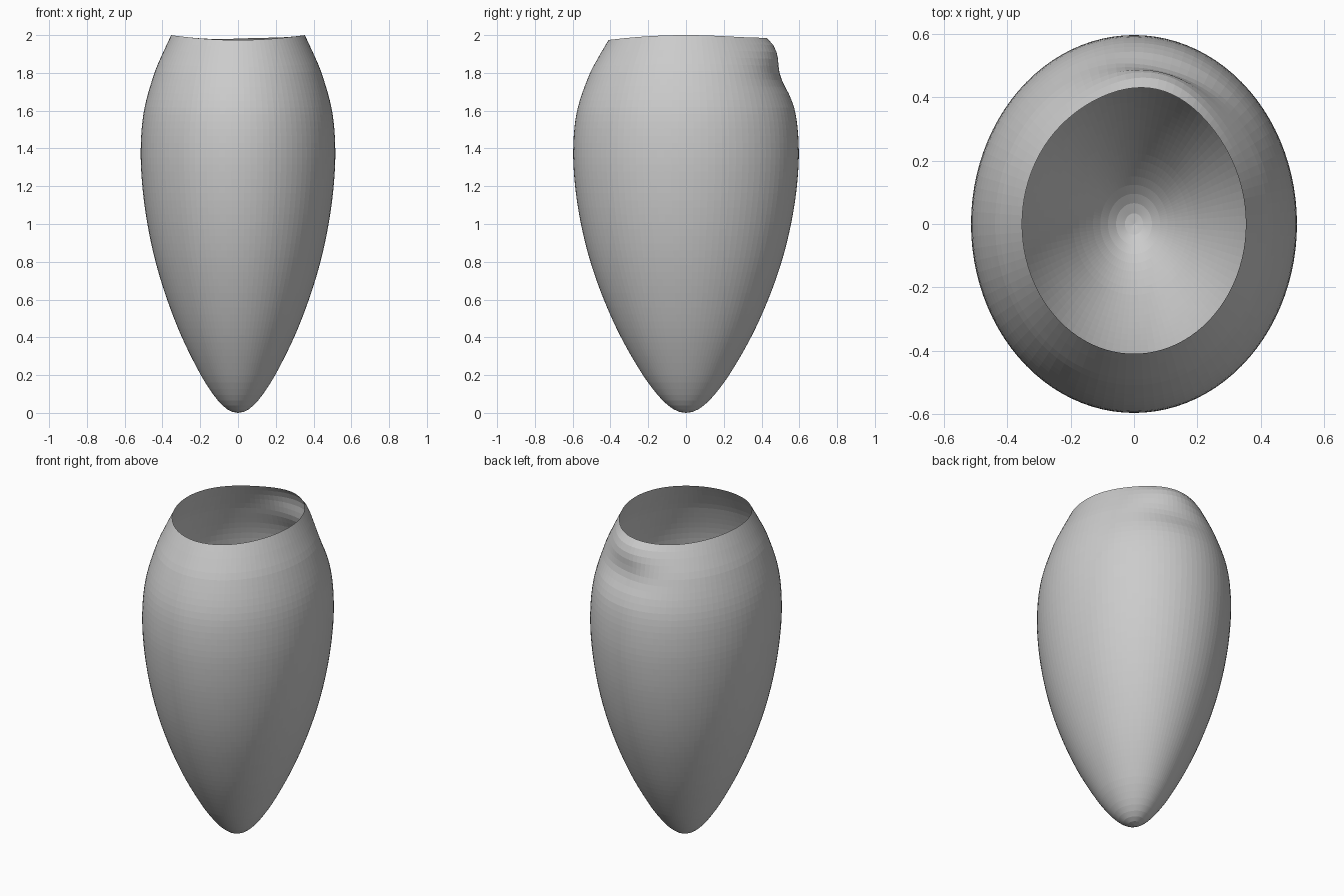
import bpy, bmesh, math

if "Cube" in bpy.data.objects:
    bpy.data.objects.remove(bpy.data.objects["Cube"])

# half-depth profile of the vessel: (z, radius along y)
PROFILE = [(0, 0), (0.012, 0.052), (0.045, 0.101), (0.1, 0.154), (0.2, 0.228), (0.4, 0.344),
           (0.6, 0.435), (0.8, 0.506), (1.0, 0.556), (1.2, 0.587), (1.4, 0.597),
           (1.6, 0.577), (1.8, 0.513), (1.9, 0.464), (2.0, 0.41)]
# back lip ripple: (z, outward offset)
RIPPLE = [(1.62, 0), (1.7, -0.008), (1.76, -0.02), (1.82, -0.014), (1.88, 0.016),
          (1.92, 0.031), (1.96, 0.036), (2.0, 0.024)]
SEG, RINGS, RATIO = 96, 56, 0.515 / 0.597


def sample(pts, z):
    """Smooth (Hermite) interpolation through points."""
    if z <= pts[0][0]:
        return pts[0][1]
    if z >= pts[-1][0]:
        return pts[-1][1]
    i = next(k for k in range(len(pts) - 1) if pts[k + 1][0] >= z)

    def slope(k):
        a, b = pts[max(k - 1, 0)], pts[min(k + 1, len(pts) - 1)]
        return (b[1] - a[1]) / (b[0] - a[0])
    (z0, r0), (z1, r1) = pts[i], pts[i + 1]
    h = z1 - z0
    t = (z - z0) / h
    return ((2*t**3 - 3*t*t + 1) * r0 + (t**3 - 2*t*t + t) * h * slope(i)
            + (3*t*t - 2*t**3) * r1 + (t**3 - t*t) * h * slope(i + 1))


def radius(z):
    # parabolic tip below the first profile points
    return 0.101 * math.sqrt(z / 0.045) if z < 0.045 else sample(PROFILE, z)


# open egg-shaped shell, with dipped rim and a ripple on the back
bm = bmesh.new()
tip = bm.verts.new((0, 0, 0))
rings = []
for j in range(1, RINGS + 1):
    u = j / RINGS
    z = 2.25 * (math.sqrt(u * u + 0.0045) - math.sqrt(0.0045))   # rings close up at the tip
    z *= 2 / (2.25 * (math.sqrt(1.0045) - math.sqrt(0.0045)))
    ring = []
    for i in range(SEG):
        a = 2 * math.pi * i / SEG
        d = (a - math.radians(78) + math.pi) % (2 * math.pi) - math.pi
        bell = math.exp(-0.5 * (d / math.radians(20)) ** 2)
        r = radius(z) + sample(RIPPLE, z) * bell
        dip = 0.026 * math.sin(a) ** 2 * max(0, (z - 1.4) / 0.6) ** 2
        lift = 0.009 * bell * max(0, (z - 1.8) / 0.2)
        ring.append(bm.verts.new((r * RATIO * math.cos(a), r * math.sin(a), z - dip + lift)))
    rings.append(ring)
for i in range(SEG):
    k = (i + 1) % SEG
    bm.faces.new((tip, rings[0][k], rings[0][i]))
    for lo, hi in zip(rings, rings[1:]):
        bm.faces.new((lo[i], lo[k], hi[k], hi[i]))

mesh = bpy.data.meshes.new("vessel_shell")
bm.to_mesh(mesh)
bm.free()
shell = bpy.data.objects.new("vessel_shell", mesh)
bpy.context.collection.objects.link(shell)
